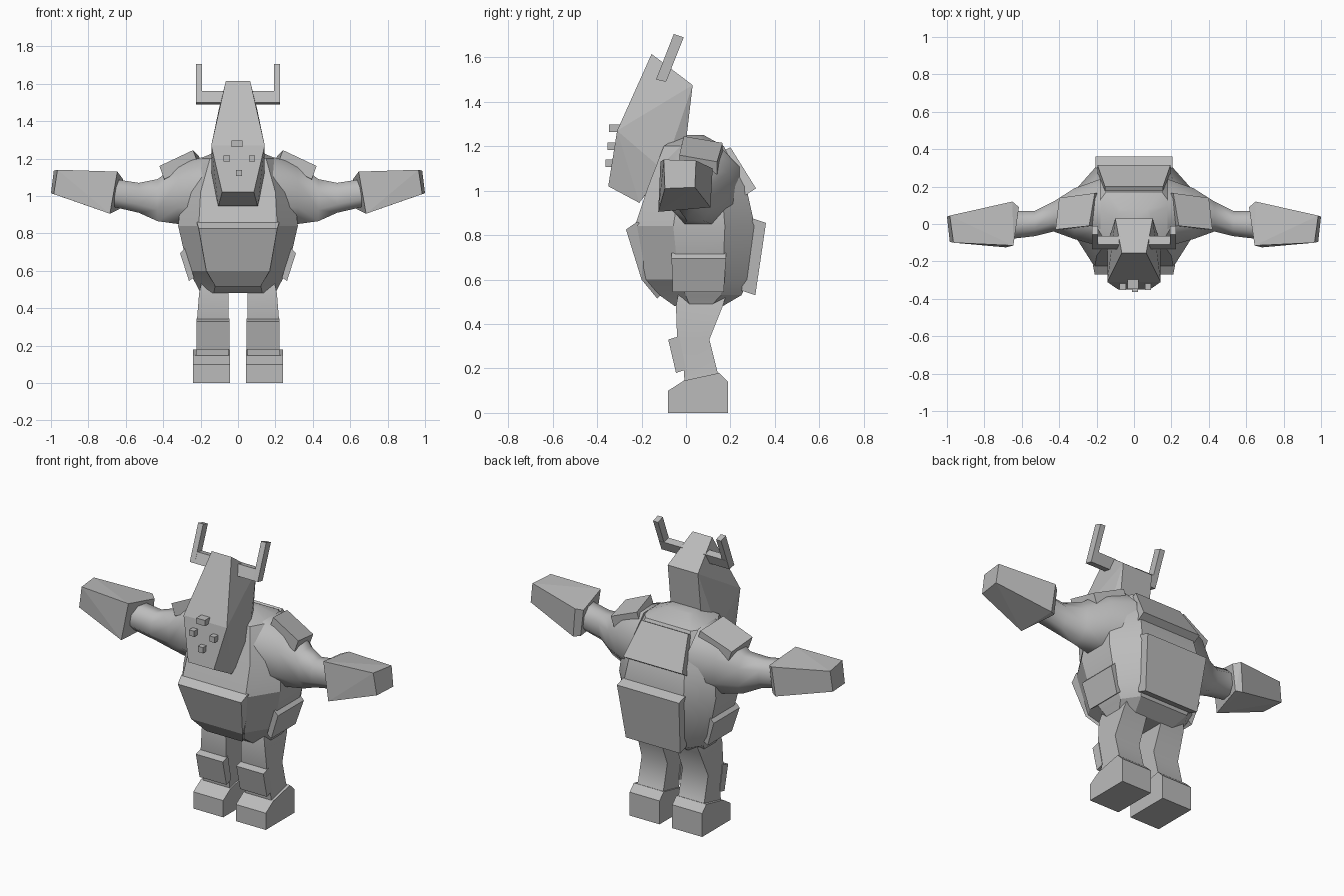
import bpy, bmesh, math
from mathutils import Vector

grey = bpy.data.materials.new("plain_grey")
grey.diffuse_color = (0.5, 0.5, 0.5, 1)


def finish(name, bm, mirror=False, smooth=0):
    bmesh.ops.recalc_face_normals(bm, faces=bm.faces)
    me = bpy.data.meshes.new(name)
    bm.to_mesh(me)
    bm.free()
    ob = bpy.data.objects.new(name, me)
    bpy.context.collection.objects.link(ob)
    me.materials.append(grey)
    if smooth:
        bpy.ops.object.select_all(action='DESELECT')
        ob.select_set(True)
        bpy.context.view_layer.objects.active = ob
        bpy.ops.object.shade_smooth_by_angle(angle=math.radians(smooth))
    if mirror:
        mod = ob.modifiers.new("mirror", 'MIRROR')
        mod.use_mirror_merge = False
    return ob


def hull(name, pts, mirror=False):
    """Convex flat-faced solid around the given corners."""
    bm = bmesh.new()
    for p in pts:
        bm.verts.new(p)
    bmesh.ops.convex_hull(bm, input=bm.verts)
    loose = [v for v in bm.verts if not v.link_faces]
    bmesh.ops.delete(bm, geom=loose, context='VERTS')
    bmesh.ops.dissolve_limit(bm, angle_limit=math.radians(2), verts=bm.verts, edges=bm.edges)
    return finish(name, bm, mirror)


def loft(name, rings, mirror=False, smooth=0):
    """Skin a stack of equal-sized rings and cap both ends."""
    bm = bmesh.new()
    rows = [[bm.verts.new(p) for p in r] for r in rings]
    n = len(rows[0])
    for a, b in zip(rows, rows[1:]):
        for i in range(n):
            j = (i + 1) % n
            bm.faces.new((a[i], a[j], b[j], b[i]))
    bm.faces.new(rows[0])
    bm.faces.new(rows[-1])
    return finish(name, bm, mirror, smooth)


def sym(profile):
    """(y, z, half width) points copied to both sides."""
    return [(s * w, y, z) for y, z, w in profile for s in (-1, 1)]


def slab(profile, x0, x1):
    return [(x, y, z) for y, z in profile for x in (x0, x1)]


# Torso: eight-sided rings (z, front y, back y, front / side / back half width)
def torso_ring(z, yf, yb, wf, ws, wb):
    a, b = yf + (yb - yf) * 0.32, yf + (yb - yf) * 0.75
    half = [(wf, yf), (ws, a), (ws, b), (wb, yb)]
    return [(x, y, z) for x, y in half] + [(-x, y, z) for x, y in reversed(half)]


loft("torso", [torso_ring(*r) for r in (
    (0.48, -0.05, 0.165, 0.13, 0.20, 0.13),
    (0.53, -0.12, 0.25, 0.12, 0.225, 0.16),
    (0.60, -0.18, 0.28, 0.17, 0.265, 0.18),
    (0.84, -0.23, 0.31, 0.21, 0.32, 0.20),
    (1.02, -0.17, 0.27, 0.20, 0.30, 0.18),
    (1.20, -0.10, 0.17, 0.15, 0.20, 0.15),
    (1.25, -0.02, 0.08, 0.07, 0.09, 0.07))], smooth=25)

# Belly armour
hull("belly_plate", sym([(-0.22, 0.86, 0.22), (-0.27, 0.825, 0.21), (-0.20, 0.60, 0.17),
                         (-0.13, 0.515, 0.12), (-0.10, 0.54, 0.12), (-0.18, 0.84, 0.22)]))

# Back armour
hull("upper_back_plate", sym([(0.20, 1.195, 0.155), (0.315, 1.01, 0.195),
                              (0.26, 0.975, 0.195), (0.14, 1.165, 0.155)]))
hull("lower_back_plate", sym([(0.30, 0.875, 0.205), (0.36, 0.855, 0.205),
                              (0.312, 0.53, 0.18), (0.25, 0.55, 0.18)]))

# Hip pouches
hull("hip_pouch", [(x, y, z) for y0, y1, x, z in (
    (-0.065, 0.18, 0.285, 0.72), (-0.065, 0.18, 0.31, 0.695),
    (-0.06, 0.17, 0.262, 0.545), (-0.06, 0.17, 0.235, 0.565)) for y in (y0, y1)], True)


# Upper arms: tapering chamfered rings (x, y range, z range)
def arm_ring(x, y0, y1, z0, z1):
    cy, cz, ry, rz = (y0 + y1) / 2, (z0 + z1) / 2, (y1 - y0) / 2, (z1 - z0) / 2
    k = 0.45
    shape = [(1, k), (k, 1), (-k, 1), (-1, k), (-1, -k), (-k, -1), (k, -1), (1, -k)]
    return [(x, cy + u * ry, cz + v * rz) for u, v in shape]


loft("upper_arm", [arm_ring(*r) for r in (
    (0.18, -0.12, 0.24, 0.84, 1.21),
    (0.32, -0.08, 0.19, 0.85, 1.17),
    (0.43, -0.04, 0.12, 0.865, 1.09),
    (0.53, -0.065, 0.07, 0.91, 1.07),
    (0.66, -0.08, 0.07, 0.94, 1.09))], True, 50)

# Blocky forearms
hull("forearm", [(0.645, -0.115, 1.13), (0.615, 0.09, 1.09), (0.65, 0.12, 1.10),
                 (0.685, -0.125, 0.905), (0.635, 0.09, 0.93), (0.67, 0.11, 0.925),
                 (0.965, -0.10, 1.14), (0.985, 0.045, 1.135),
                 (0.985, -0.095, 1.01), (1.0, 0.04, 1.015)], True)

# Shoulder pads
pad = [Vector(p) for p in ((0.24, -0.01, 1.245), (0.21, 0.165, 1.215),
                           (0.42, -0.03, 1.16), (0.40, 0.14, 1.13))]
hull("shoulder_pad", pad + [p + Vector((-0.025, 0, -0.07)) for p in pad], True)

# Long wedge head
hull("head", sym([(-0.155, 1.615, 0.065), (0.03, 1.475, 0.10), (0.0, 1.22, 0.10),
                  (-0.10, 1.09, 0.14), (-0.21, 0.945, 0.105), (-0.35, 1.02, 0.085),
                  (-0.31, 1.27, 0.143)]))

# Bent horns: a bar out of the head, then an upright leaning back
hull("horn_bar", slab([(-0.135, 1.50), (-0.09, 1.49), (-0.065, 1.55), (-0.11, 1.56)],
                      0.07, 0.225), True)
hull("horn_tip", slab([(-0.135, 1.50), (-0.09, 1.49), (-0.01, 1.69), (-0.055, 1.705)],
                      0.192, 0.225), True)

# Small cube eyes
for x, y, z, w in ((-0.005, -0.322, 1.28, 0.057), (-0.06, -0.328, 1.20, 0.034),
                   (0.075, -0.328, 1.20, 0.034), (0.005, -0.338, 1.123, 0.034)):
    hull("eye", [(x + i * w / 2, y + j * 0.025, z + k * 0.017)
                 for i in (-1, 1) for j in (-1, 1) for k in (-1, 1)])

# Legs, knee guards and feet
loft("leg", [[(x0, y0, z), (x1, y0, z), (x1, y1, z), (x0, y1, z)]
             for z, x0, x1, y0, y1 in (
    (0.12, 0.05, 0.23, -0.005, 0.18), (0.19, 0.05, 0.22, -0.01, 0.14),
    (0.33, 0.05, 0.22, -0.04, 0.105), (0.48, 0.05, 0.208, -0.045, 0.165),
    (0.56, 0.05, 0.19, -0.03, 0.19))], True, 40)
hull("knee_guard", slab([(-0.08, 0.33), (-0.045, 0.18), (0.0, 0.195), (-0.03, 0.345)],
                        0.045, 0.223), True)
hull("foot", slab([(-0.08, 0.0), (-0.08, 0.10), (-0.01, 0.145), (0.15, 0.18),
                   (0.19, 0.14), (0.19, 0.0)], 0.042, 0.24), True)
